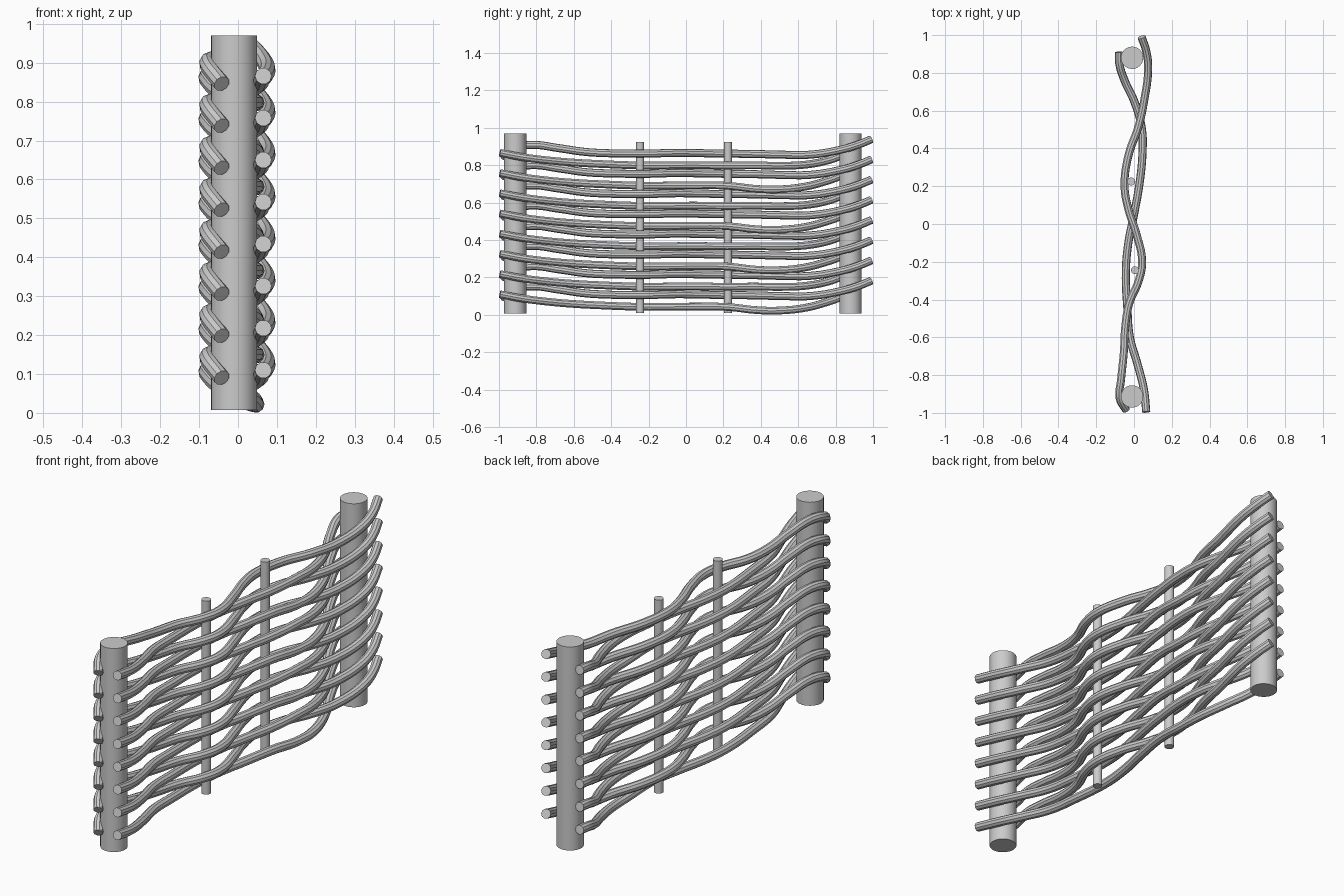
import bpy

if "Cube" in bpy.data.objects:
    bpy.data.objects.remove(bpy.data.objects["Cube"])

ROWS, STEP = 8, 0.108


def smooth(obj):
    bpy.ops.object.select_all(action='DESELECT')
    obj.select_set(True)
    bpy.context.view_layer.objects.active = obj
    bpy.ops.object.shade_smooth_by_angle()


def pole(name, x, y, r, z0, z1):
    bpy.ops.mesh.primitive_cylinder_add(vertices=32, radius=r, depth=z1 - z0,
                                        location=(x, y, (z0 + z1) / 2))
    bpy.context.object.name = name
    smooth(bpy.context.object)


def rod(name, pts, r=0.0215):
    cu = bpy.data.curves.new(name, 'CURVE')
    cu.dimensions = '3D'
    cu.bevel_depth = r
    cu.bevel_resolution = 3
    cu.resolution_u = 6
    cu.use_fill_caps = True
    sp = cu.splines.new('BEZIER')
    sp.bezier_points.add(len(pts) - 1)
    for bp, p in zip(sp.bezier_points, pts):
        bp.co = p
        bp.handle_left_type = bp.handle_right_type = 'AUTO'
    ob = bpy.data.objects.new(name, cu)
    bpy.context.collection.objects.link(ob)
    bpy.ops.object.select_all(action='DESELECT')
    ob.select_set(True)
    bpy.context.view_layer.objects.active = ob
    bpy.ops.object.convert(target='MESH')
    smooth(bpy.context.object)


# thick end posts and thin middle stakes
pole("front_post", -0.01, -0.913, 0.059, 0.007, 0.97)
pole("back_post", -0.01, 0.88, 0.059, 0.007, 0.97)
pole("front_stake", 0.005, -0.245, 0.021, 0.01, 0.925)
pole("back_stake", -0.015, 0.225, 0.021, 0.01, 0.925)

# woven rods, two opposite weaves per row
for k in range(ROWS):
    h = k * STEP
    dip = 0.018 * (k % 2)
    weave_a = [(0.065, -0.995, 0.11), (0.053, -0.88, 0.088), (0.018, -0.74, 0.07),
               (-0.022, -0.6, 0.058), (-0.035, -0.45, 0.05), (-0.043, -0.25, 0.043),
               (-0.03, -0.1, 0.043), (0.0, 0.05, 0.044), (0.03, 0.22, 0.042),
               (0.045, 0.38, 0.025 + dip), (0.042, 0.5, 0.023 + dip),
               (0.005, 0.64, 0.038 + dip / 2), (-0.05, 0.76, 0.07),
               (-0.078, 0.85, 0.1), (-0.08, 0.91, 0.108)]
    weave_b = [(-0.042, -0.985, 0.09), (-0.076, -0.92, 0.135), (-0.068, -0.82, 0.152),
               (-0.054, -0.68, 0.135), (-0.046, -0.54, 0.115), (-0.025, -0.42, 0.108),
               (0.025, -0.3, 0.106), (0.043, -0.2, 0.106), (0.012, -0.05, 0.11),
               (-0.03, 0.08, 0.108), (-0.05, 0.2, 0.106), (-0.03, 0.36, 0.104),
               (0.025, 0.52, 0.1), (0.055, 0.66, 0.1), (0.075, 0.82, 0.125),
               (0.066, 0.91, 0.15), (0.04, 0.99, 0.182)]
    for tag, pts in (("a", weave_a), ("b", weave_b)):
        rod(f"woven_rod_{tag}_{k + 1}", [(x, y, z + h) for x, y, z in pts])
